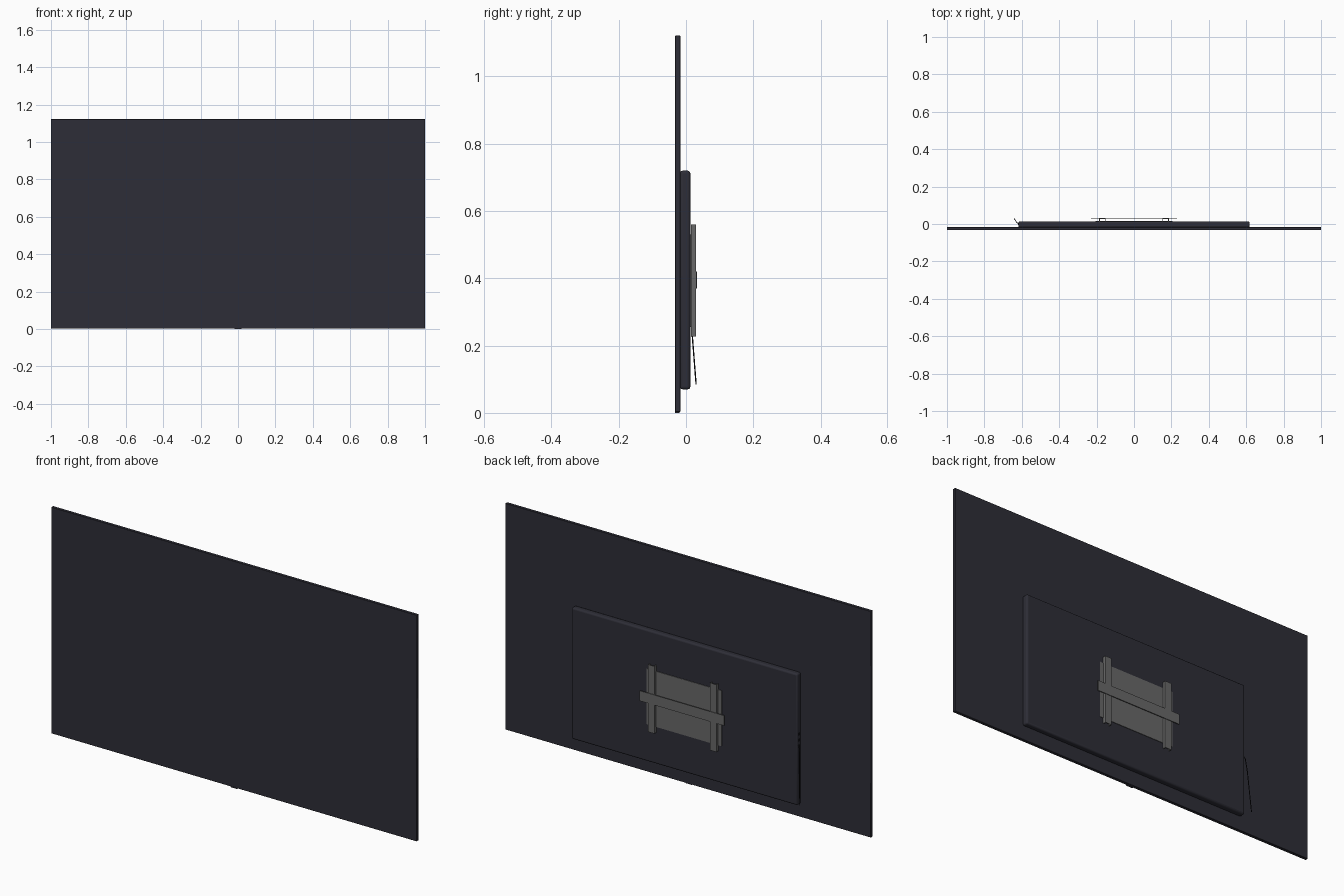
import bpy
from mathutils import Vector

if "Cube" in bpy.data.objects:
    bpy.data.objects.remove(bpy.data.objects["Cube"])


def material(name, rgb):
    m = bpy.data.materials.new(name)
    m.diffuse_color = (*rgb, 1)
    m.use_nodes = True
    m.node_tree.nodes["Principled BSDF"].inputs["Base Color"].default_value = m.diffuse_color
    return m


DARK = material("dark_slate", (0.027, 0.027, 0.038))
GREY = material("bracket_grey", (0.14, 0.14, 0.14))
BLACK = material("cable_black", (0.008, 0.008, 0.01))


def box(name, x, y, z, mat, bevel=0, segments=1):
    """Box from (min, max) pairs, with optional rounded edges."""
    bpy.ops.mesh.primitive_cube_add(size=1)
    ob = bpy.context.object
    ob.name = name
    ob.location = [(a + b) / 2 for a, b in (x, y, z)]
    ob.scale = [b - a for a, b in (x, y, z)]
    bpy.ops.object.transform_apply(location=False, rotation=False, scale=True)
    ob.data.materials.append(mat)
    if bevel:
        mod = ob.modifiers.new("rounded_edges", "BEVEL")
        mod.width = bevel
        mod.segments = segments
        bpy.ops.object.shade_smooth_by_angle()
    return ob


# Thin display panel and the small receiver under its front edge
box("screen_panel", (-1, 1), (-0.032, -0.017), (0.003, 1.122), DARK, 0.001)
box("receiver", (-0.018, 0.018), (-0.033, -0.02), (0, 0.006), DARK)

# Electronics housing on the back
box("rear_housing", (-0.618, 0.618), (-0.018, 0.013), (0.07, 0.72), DARK, 0.008, 3)

# Wall bracket: base plate, two open channels and a cross bar
box("mount_plate", (-0.205, 0.205), (0.012, 0.016), (0.255, 0.53), GREY)
for side, s in (("left", -1), ("right", 1)):
    def span(a, b):
        return tuple(sorted((s * a, s * b)))
    z = (0.227, 0.56)
    box(f"{side}_rail_web", span(0.152, 0.187), (0.027, 0.030), z, GREY)
    box(f"{side}_rail_inner_wall", span(0.152, 0.156), (0.015, 0.028), z, GREY)
    box(f"{side}_rail_outer_wall", span(0.183, 0.187), (0.015, 0.028), z, GREY)
box("cross_bar", (-0.23, 0.23), (0.029, 0.033), (0.37, 0.42), GREY)

# Sockets on the side of the housing
for i, z in enumerate((0.36, 0.39, 0.42)):
    box(f"socket_{i + 1}", (-0.620, -0.617), (-0.006, 0.004),
        (z - 0.006, z + 0.006), BLACK)

# Power cable hanging from the side
curve = bpy.data.curves.new("power_cable", "CURVE")
curve.dimensions = "3D"
curve.bevel_depth = 0.002
curve.bevel_resolution = 1
curve.use_fill_caps = True
path = [(-0.616, 0.003, 0.37), (-0.626, 0.006, 0.355),
        (-0.631, 0.014, 0.29), (-0.641, 0.030, 0.085)]
spline = curve.splines.new("POLY")
spline.points.add(len(path) - 1)
for point, co in zip(spline.points, path):
    point.co = (*Vector(co), 1)
curve.materials.append(BLACK)
cable = bpy.data.objects.new("power_cable", curve)
bpy.context.collection.objects.link(cable)
